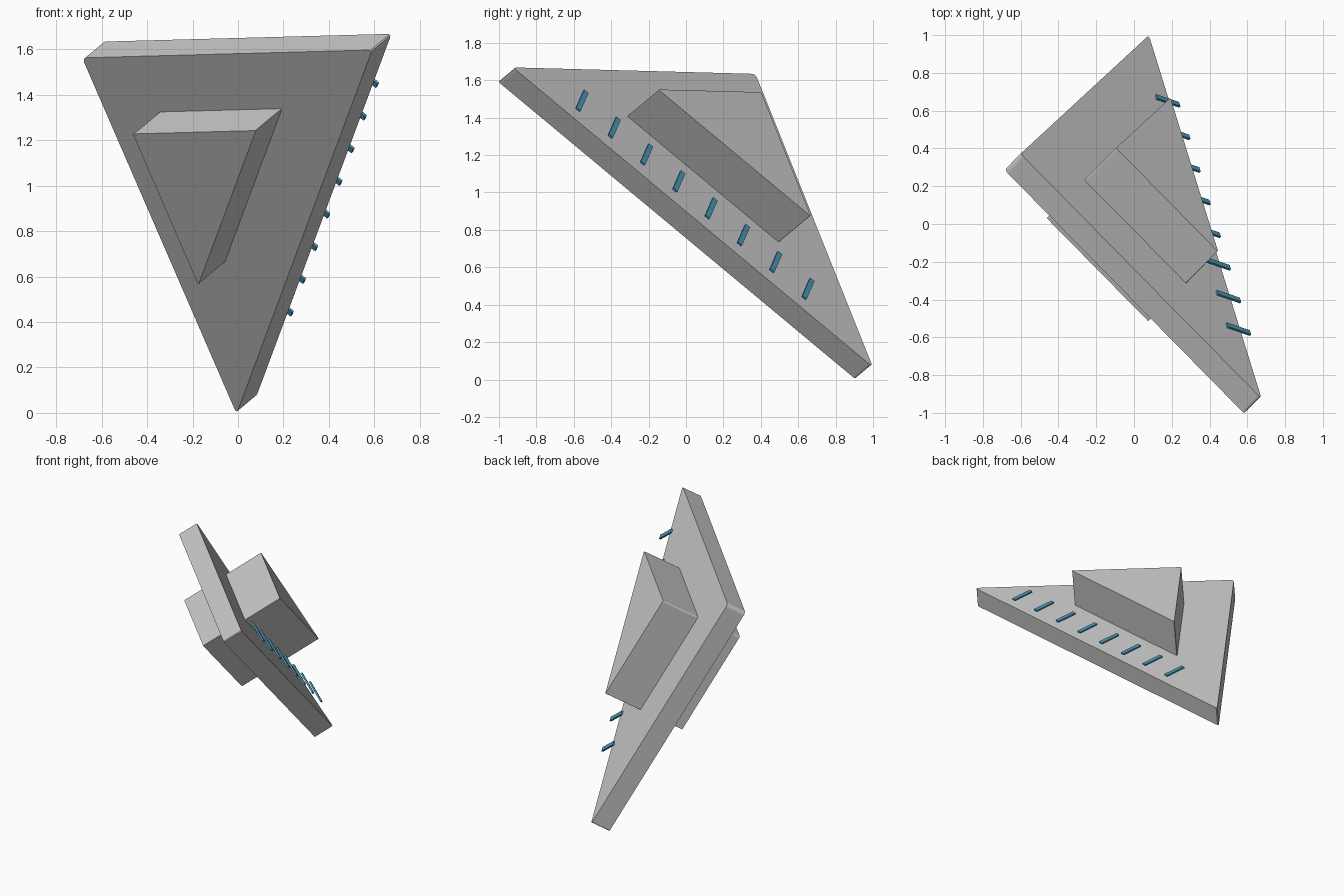
import bpy, bmesh, math
from mathutils import Matrix, Vector

if "Cube" in bpy.data.objects:
    bpy.data.objects.remove(bpy.data.objects["Cube"])

# Tilted working frame: origin at the right-angle corner, X and Y along the legs, Z through the plate
X = Vector((0.702, -0.713, 0.019)).normalized()
Y = Vector((0.376, 0.343, -0.862))
Y = (Y - X * Y.dot(X)).normalized()
Z = X.cross(Y)
FRAME = Matrix((X, Y, Z)).transposed().to_4x4()
FRAME.translation = Vector((-0.686, 0.286, 1.563))
LEG = 1.82
THICK = 0.14


def add_object(name, bm, local=Matrix()):
    bmesh.ops.recalc_face_normals(bm, faces=bm.faces[:])
    mesh = bpy.data.meshes.new(name)
    bm.to_mesh(mesh)
    bm.free()
    obj = bpy.data.objects.new(name, mesh)
    bpy.context.collection.objects.link(obj)
    obj.matrix_world = FRAME @ local
    return obj


def triangle_prism(name, x, y, leg, z0, z1, radius):
    """Right-angled triangular prism with slightly eased corners."""
    bm = bmesh.new()
    pts = [(x, y), (x + leg, y), (x, y + leg)]
    face = bm.faces.new([bm.verts.new((px, py, z0)) for px, py in pts])
    ext = bmesh.ops.extrude_face_region(bm, geom=[face])
    top = [v for v in ext["geom"] if isinstance(v, bmesh.types.BMVert)]
    bmesh.ops.translate(bm, verts=top, vec=(0, 0, z1 - z0))
    uprights = [e for e in bm.edges if abs(e.verts[0].co.z - e.verts[1].co.z) > 1e-4]
    bmesh.ops.bevel(bm, geom=uprights, offset=radius, segments=3, profile=0.5,
                    affect='EDGES')
    return add_object(name, bm)


# Main triangular plate and the smaller prism passing through it
triangle_prism("plate", 0, 0, LEG, 0, THICK, 0.025)
triangle_prism("inner_triangle", 0.331, 0.284, 0.772, -0.19, 0.416, 0.01)

# Graduation marks floating above the back face, along the long edge
blue = bpy.data.materials.new("mark_blue")
blue.diffuse_color = (0.07, 0.32, 0.48, 1)
blue.use_nodes = True
blue.node_tree.nodes["Principled BSDF"].inputs["Base Color"].default_value = blue.diffuse_color
for i in range(8):
    along = (0.415 + 0.2309 * i) * math.sqrt(0.5)
    inset = 0.083 * math.sqrt(0.5)
    bm = bmesh.new()
    bmesh.ops.create_cube(bm, size=1)
    bmesh.ops.scale(bm, verts=bm.verts[:], vec=(0.16, 0.03, 0.012))
    local = (Matrix.Translation((LEG - along - inset, along - inset, THICK + 0.06))
             @ Matrix.Rotation(math.radians(45), 4, 'Z'))
    mark = add_object(f"mark_{i + 1}", bm, local)
    mark.data.materials.append(blue)
